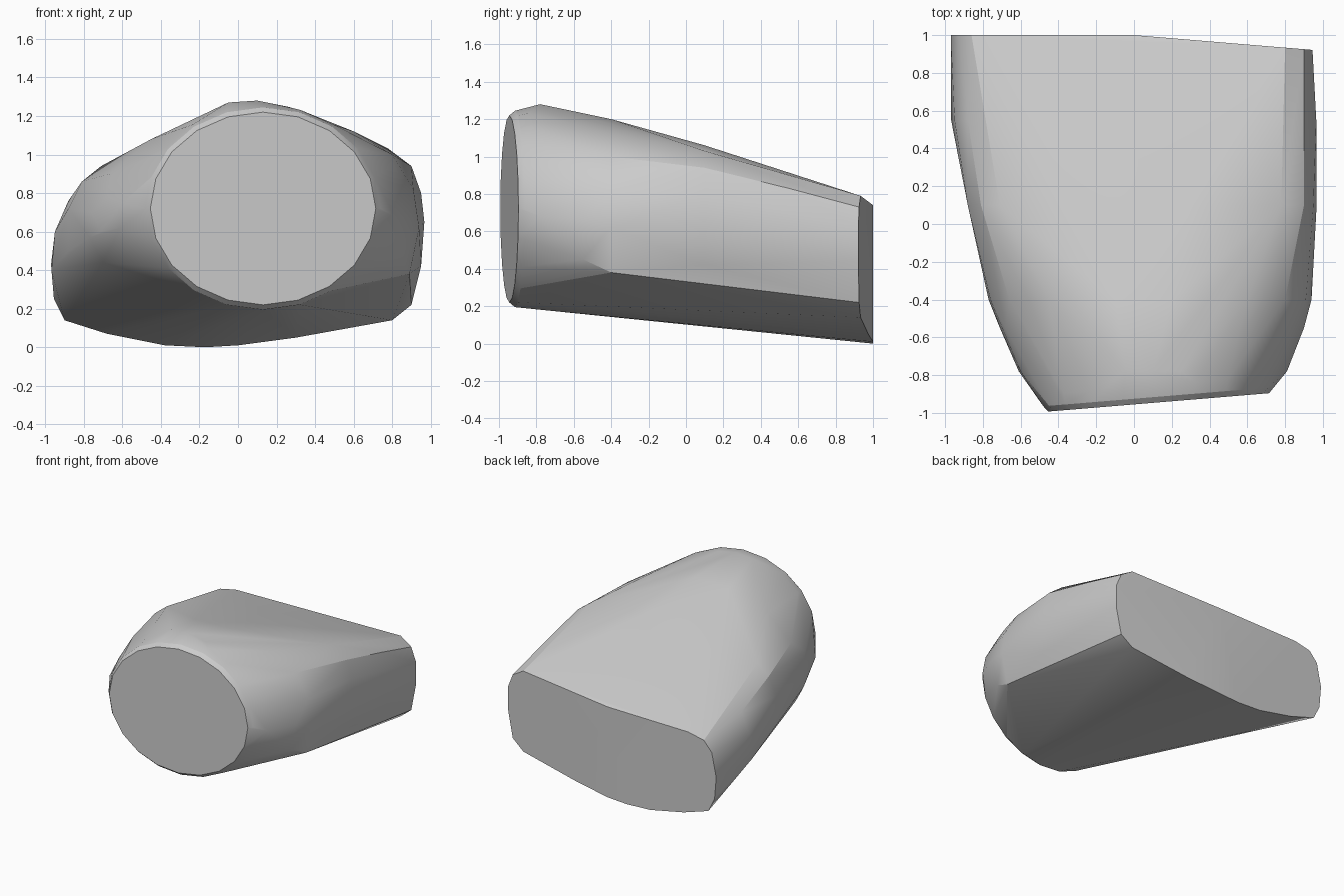
import bpy, bmesh, math

pts = []

# Blunt oval nose, on a slightly skewed plane, with a small rounded rim
CX, CZ = 0.13, 0.72
for rx, rz, dy in ((0.585, 0.50, 0.0), (0.61, 0.525, 0.03), (0.622, 0.538, 0.09)):
    for i in range(20):
        a = 2 * math.pi * i / 20
        x, z = CX + rx * math.cos(a), CZ + rz * math.sin(a)
        if dy > 0.05 and z < 0.45:
            continue
        pts.append((x, -0.995 + 0.083 * (x + 0.48) + dy, z))

# Swelling body sections: y, then (x, z) pairs from left side over the top to the right
sections = {
    -0.78: [(-0.61, 0.62), (-0.6, 0.75), (-0.05, 1.27), (0.1, 1.28), (0.25, 1.25),
            (0.81, 0.68)],
    -0.55: [(-0.71, 0.6), (-0.68, 0.78), (0.45, 1.17), (0.8, 0.94), (0.9, 0.66), (0.86, 0.45)],
    -0.4: [(-0.7, 0.44), (-0.77, 0.57), (-0.76, 0.7), (-0.66, 0.9), (-0.45, 1.08), (-0.1, 1.19),
           (0.2, 1.2), (0.6, 1.12), (0.8, 1.0), (0.91, 0.82), (0.94, 0.62), (0.89, 0.38)],
    0.1: [(-0.88, 0.5), (-0.88, 0.72), (-0.81, 0.86), (-0.71, 0.94), (0.3, 1.06),
          (0.78, 1.03), (0.9, 0.94), (0.95, 0.8), (0.967, 0.65), (0.95, 0.42)],
    0.55: [(-0.968, 0.4), (-0.95, 0.6), (-0.88, 0.76), (0.965, 0.65), (0.9, 0.83)],
}
for y, row in sections.items():
    pts += [(x, y, z) for x, z in row]

# Flat back outline, bent at x = 0 so that its right half slants forward
back = [(-0.9, 0.14), (-0.68, 0.07), (-0.38, 0.01), (-0.17, 0.0), (0.0, 0.01), (0.3, 0.05),
        (0.8, 0.14), (0.9, 0.22), (0.945, 0.44), (0.945, 0.62), (0.9, 0.73), (0.8, 0.79),
        (0.0, 0.74), (-0.72, 0.73), (-0.86, 0.7), (-0.93, 0.62), (-0.97, 0.43), (-0.955, 0.25)]
pts += [(x, 1.0 - 0.083 * max(x, 0), z) for x, z in back]

# Wrap everything in one convex skin
bm = bmesh.new()
for p in pts:
    bm.verts.new(p)
res = bmesh.ops.convex_hull(bm, input=bm.verts[:])
bmesh.ops.delete(bm, geom=[v for v in bm.verts if not v.link_faces], context='VERTS')
bmesh.ops.dissolve_limit(bm, angle_limit=math.radians(1), verts=bm.verts[:], edges=bm.edges[:])
bmesh.ops.recalc_face_normals(bm, faces=bm.faces[:])
mesh = bpy.data.meshes.new("tapered_body")
bm.to_mesh(mesh)
bm.free()
body = bpy.data.objects.new("tapered_body", mesh)
bpy.context.collection.objects.link(body)
bpy.context.view_layer.objects.active = body
body.select_set(True)
bpy.ops.object.shade_smooth_by_angle(angle=math.radians(20))
